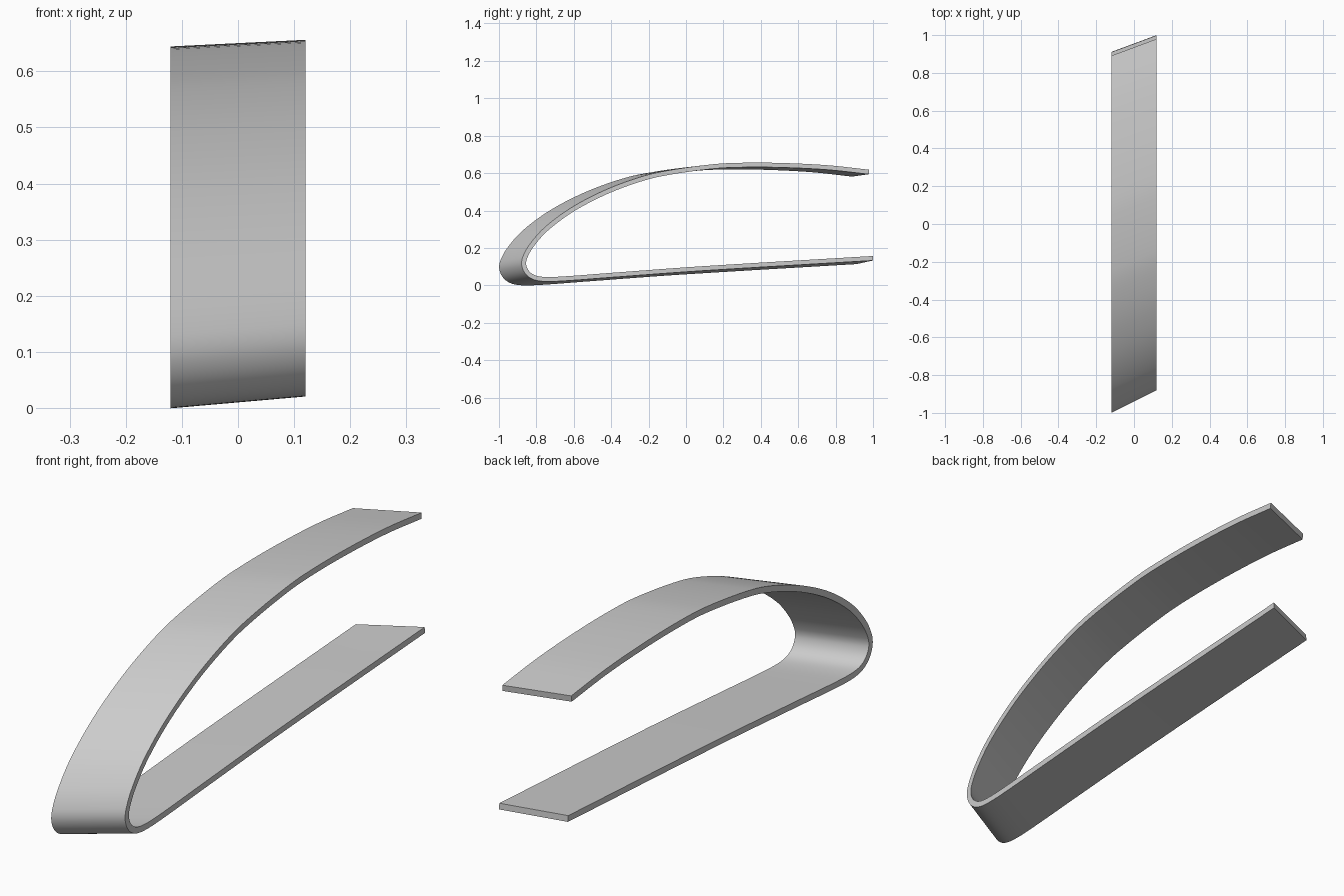
import bpy, bmesh, math
from mathutils import Vector

cube = bpy.data.objects.get("Cube")
if cube:
    bpy.data.objects.remove(cube, do_unlink=True)

HALF_WIDTH = 0.12
THICKNESS = 0.024
STEPS = 6

# Outer profile of the left edge (y, z), from upper tip round the bend to lower tip
PROFILE = [Vector(p) for p in (
    (0.98, 0.618), (0.77, 0.641), (0.55, 0.653), (0.34, 0.656), (0.15, 0.648),
    (-0.14, 0.606), (-0.30, 0.561), (-0.46, 0.497), (-0.62, 0.411),
    (-0.755, 0.31), (-0.835, 0.22), (-0.873, 0.15), (-0.878, 0.105),
    (-0.857, 0.06), (-0.815, 0.031), (-0.755, 0.021), (-0.65, 0.024),
    (-0.41, 0.042), (0.07, 0.077), (1.0, 0.133))]


def smooth_path(points):
    """Centripetal-style spline through the points."""
    tangents = []
    for i, p in enumerate(points):
        a, b = points[max(i - 1, 0)], points[min(i + 1, len(points) - 1)]
        tangents.append((b - a).normalized())
    path = []
    for i in range(len(points) - 1):
        p, q = points[i], points[i + 1]
        reach = (q - p).length / 3
        c, d = p + tangents[i] * reach, q - tangents[i + 1] * reach
        for k in range(STEPS):
            t = k / STEPS
            s = 1 - t
            path.append(p * s**3 + c * (3 * s * s * t) + d * (3 * s * t * t) + q * t**3)
    return path + [points[-1]]


def offset(path, distance):
    """Shift the path towards the inside of the bend."""
    result = []
    for i, p in enumerate(path):
        t = (path[min(i + 1, len(path) - 1)] - path[max(i - 1, 0)]).normalized()
        result.append(p + Vector((-t.y, t.x)) * distance)
    return result


def left_edge(p):
    return (HALF_WIDTH, p.x, p.y)


def right_edge(p):
    # The right edge is set forward and is slightly larger
    return (-HALF_WIDTH, p.x * 1.0165 - 0.1055, p.y * 1.0145 - 0.0213)


# Bent strip: four rails joined into a closed band
outer = smooth_path(PROFILE)
inner = offset(outer, THICKNESS)
bm = bmesh.new()
rings = [[bm.verts.new(co) for co in (left_edge(o), right_edge(o), right_edge(i), left_edge(i))]
         for o, i in zip(outer, inner)]
for a, b in zip(rings, rings[1:]):
    for k in range(4):
        n = (k + 1) % 4
        bm.faces.new((a[k], a[n], b[n], b[k]))
bm.faces.new(rings[0])
bm.faces.new(rings[-1])
bmesh.ops.recalc_face_normals(bm, faces=bm.faces)

mesh = bpy.data.meshes.new("bent_strip")
bm.to_mesh(mesh)
bm.free()
strip = bpy.data.objects.new("bent_strip", mesh)
bpy.context.collection.objects.link(strip)

# Plain grey finish
grey = bpy.data.materials.new("light_grey")
grey.use_nodes = True
colour = (0.6, 0.6, 0.6, 1)
grey.diffuse_color = colour
grey.node_tree.nodes["Principled BSDF"].inputs["Base Color"].default_value = colour
mesh.materials.append(grey)

bpy.context.view_layer.objects.active = strip
strip.select_set(True)
bpy.ops.object.shade_smooth_by_angle(angle=math.radians(35))
